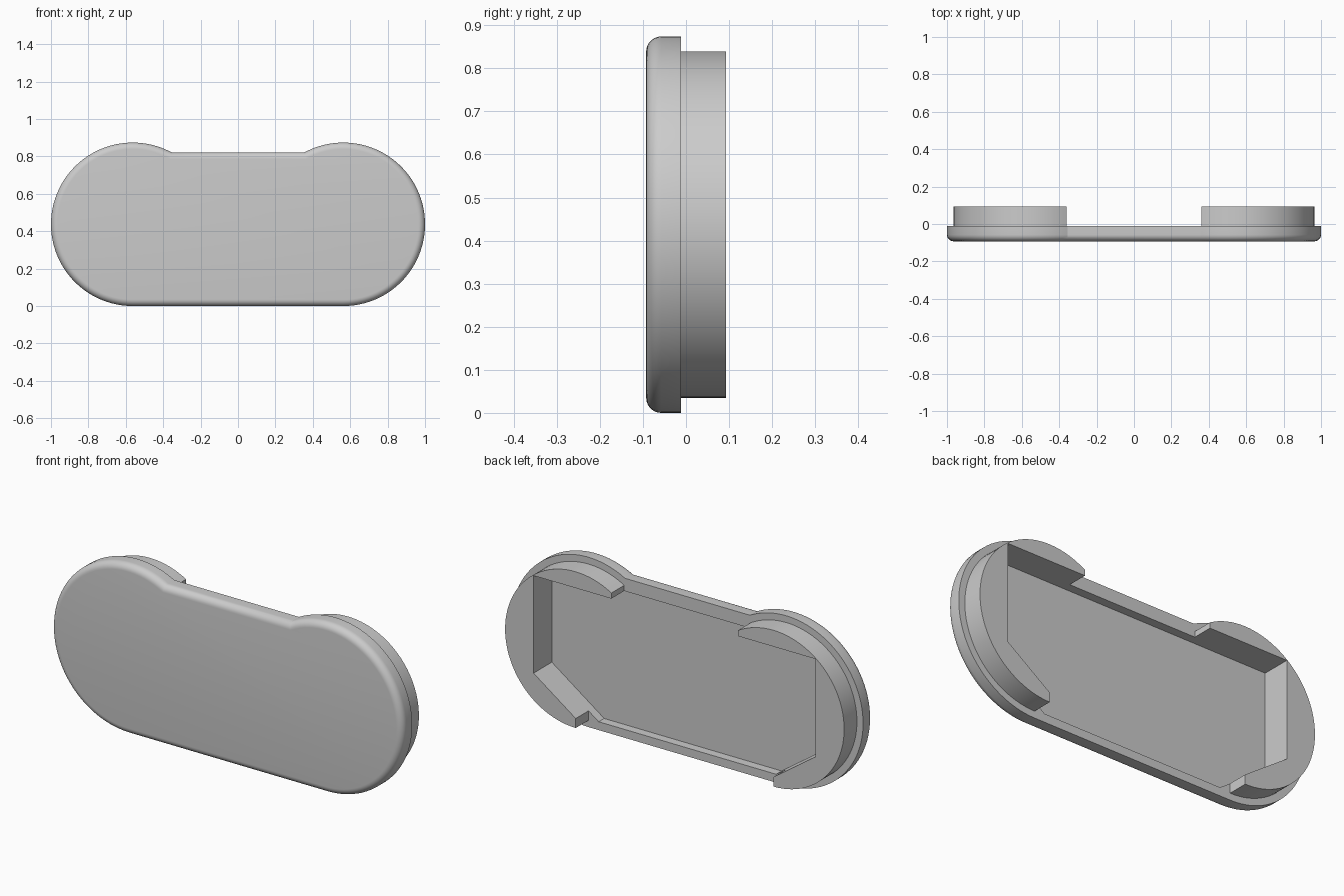
import bpy, bmesh, math

if "Cube" in bpy.data.objects:
    bpy.data.objects.remove(bpy.data.objects["Cube"], do_unlink=True)

# Main sizes
CX, CZ = 0.563, 0.437            # centre of each round end
R_PLATE, R_WALL = 0.437, 0.402
FRONT, BACK, RIM, FLOOR = -0.0925, -0.0115, 0.0925, -0.056
NOTCH_X, TOP_END, LOW_END = 0.355, 0.36, 0.563
POCKET_X, POCKET_TOP = 0.803, 0.755

grey = bpy.data.materials.new("plain grey")
grey.use_nodes = True
colour = (0.6, 0.6, 0.6, 1)
grey.diffuse_color = colour
grey.node_tree.nodes["Principled BSDF"].inputs["Base Color"].default_value = colour


def arc(radius, x_top, steps=56):
    """Right-hand arc from x_top on the upper side down to the lowest point."""
    start = math.acos((x_top - CX) / radius)
    end = -math.pi / 2
    angles = [start + (end - start) * i / steps for i in range(steps + 1)]
    return [(CX + radius * math.cos(a), CZ + radius * math.sin(a)) for a in angles]


def mirrored(points):
    return [(-x, z) for x, z in reversed(points)]


def prism(name, outline, y0, y1, bevel=0):
    bm = bmesh.new()
    face = bm.faces.new([bm.verts.new((x, y0, z)) for x, z in outline])
    out = bmesh.ops.extrude_face_region(bm, geom=[face], use_keep_orig=True)
    for v in out["geom"]:
        if isinstance(v, bmesh.types.BMVert):
            v.co.y = y1
    bmesh.ops.recalc_face_normals(bm, faces=bm.faces)
    if bevel:
        rim = [e for e in bm.edges if all(abs(v.co.y - y0) < 1e-5 for v in e.verts)]
        bmesh.ops.bevel(bm, geom=rim, offset=bevel, segments=7, profile=0.5,
                        affect='EDGES', clamp_overlap=False)
    mesh = bpy.data.meshes.new(name)
    bm.to_mesh(mesh)
    bm.free()
    mesh.materials.append(grey)
    obj = bpy.data.objects.new(name, mesh)
    bpy.context.collection.objects.link(obj)
    return obj


def activate(obj):
    bpy.ops.object.select_all(action='DESELECT')
    obj.select_set(True)
    bpy.context.view_layer.objects.active = obj


# Cover plate with a rounded front edge
side = arc(R_PLATE, NOTCH_X)
plate = prism("cover_plate", side + mirrored(side), FRONT, BACK, bevel=0.035)

# Shallow pocket sunk into the back of the plate
pocket_side = [(POCKET_X, POCKET_TOP), (POCKET_X, 0.253), (0.505, 0.043)]
cutter = prism("pocket_cutter", pocket_side + mirrored(pocket_side), FLOOR, RIM)
cutter.hide_render = True
activate(plate)
cut = plate.modifiers.new("pocket", 'BOOLEAN')
cut.operation, cut.solver, cut.object = 'DIFFERENCE', 'EXACT', cutter
bpy.ops.object.modifier_apply(modifier=cut.name)
bpy.data.objects.remove(cutter, do_unlink=True)

# Curved walls on the back: round outside, straight pocket sides inside
wall = arc(R_WALL, TOP_END) + [(LOW_END, 0.084), (POCKET_X, 0.253),
                               (POCKET_X, POCKET_TOP), (TOP_END, POCKET_TOP)]
walls = [prism("left_wall", wall, BACK, RIM),
         prism("right_wall", mirrored(wall), BACK, RIM)]

for obj in [plate] + walls:
    activate(obj)
    bpy.ops.object.shade_smooth_by_angle(angle=math.radians(25))
